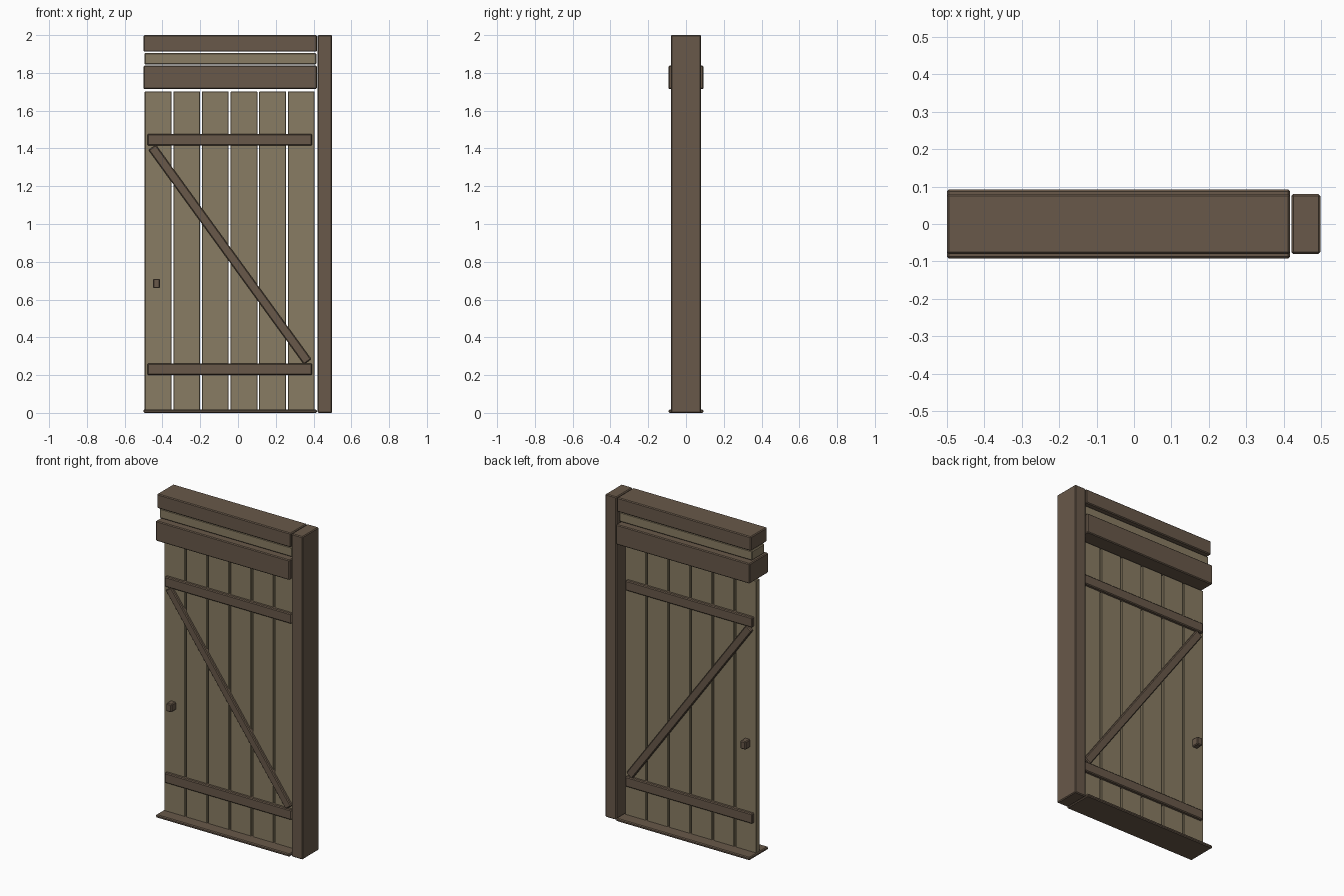
import bpy, bmesh, math
from mathutils import Matrix

if "Cube" in bpy.data.objects:
    bpy.data.objects.remove(bpy.data.objects["Cube"], do_unlink=True)


def material(name, rgb):
    m = bpy.data.materials.new(name)
    m.use_nodes = True
    m.diffuse_color = (*rgb, 1)
    bsdf = next(n for n in m.node_tree.nodes if n.type == 'BSDF_PRINCIPLED')
    bsdf.inputs["Base Color"].default_value = (*rgb, 1)
    return m


DARK = material("dark brown wood", (0.138, 0.098, 0.067))
LIGHT = material("light tan wood", (0.25, 0.202, 0.125))


def board(name, x, z, half_depth, mat, bevel=0.005, angle=0):
    """Chamfered board spanning x and z ranges, centred on y = 0."""
    size = (x[1] - x[0], 2 * half_depth, z[1] - z[0])
    bm = bmesh.new()
    bmesh.ops.create_cube(bm, size=1)
    bmesh.ops.scale(bm, vec=size, verts=bm.verts)
    if bevel:
        bmesh.ops.bevel(bm, geom=bm.edges[:], offset=bevel, segments=1,
                        affect='EDGES')
    bmesh.ops.rotate(bm, matrix=Matrix.Rotation(angle, 3, 'Y'), verts=bm.verts)
    mesh = bpy.data.meshes.new(name)
    bm.to_mesh(mesh)
    bm.free()
    mesh.materials.append(mat)
    obj = bpy.data.objects.new(name, mesh)
    obj.location = (sum(x) / 2, 0, sum(z) / 2)
    bpy.context.collection.objects.link(obj)
    return obj


# Frame: side post, floor sill and stacked lintel
span = (-0.5, 0.417)
board("side_post", (0.421, 0.498), (0, 2), 0.08, DARK)
board("sill", span, (0, 0.018), 0.092, DARK)
board("lintel_lower", span, (1.714, 1.838), 0.092, DARK)
board("lintel_middle", (-0.496, 0.415), (1.845, 1.905), 0.062, LIGHT)
board("lintel_top", span, (1.912, 2), 0.08, DARK)

# Door planks with narrow open gaps
pitch, width = 0.1515, 0.142
for i in range(6):
    left = -0.494 + i * pitch
    board(f"door_plank_{i + 1}", (left, left + width), (0.015, 1.702), 0.018,
          LIGHT, bevel=0.003)

# Cross rails showing on both faces of the door
for name, z in (("lower_rail", 0.2), ("upper_rail", 1.415)):
    board(name, (-0.479, 0.391), (z, z + 0.062), 0.037, DARK)

# Diagonal brace between the rails
dx, dz = 0.823, -1.135
length = math.hypot(dx, dz)
cx, cz = -0.043, 0.838
board("diagonal_brace", (cx - length / 2, cx + length / 2),
      (cz - 0.024, cz + 0.024), 0.035, DARK, angle=math.atan2(-dz, dx))

# Handle passing through the door
board("handle", (-0.451, -0.414), (0.66, 0.71), 0.062, DARK)
